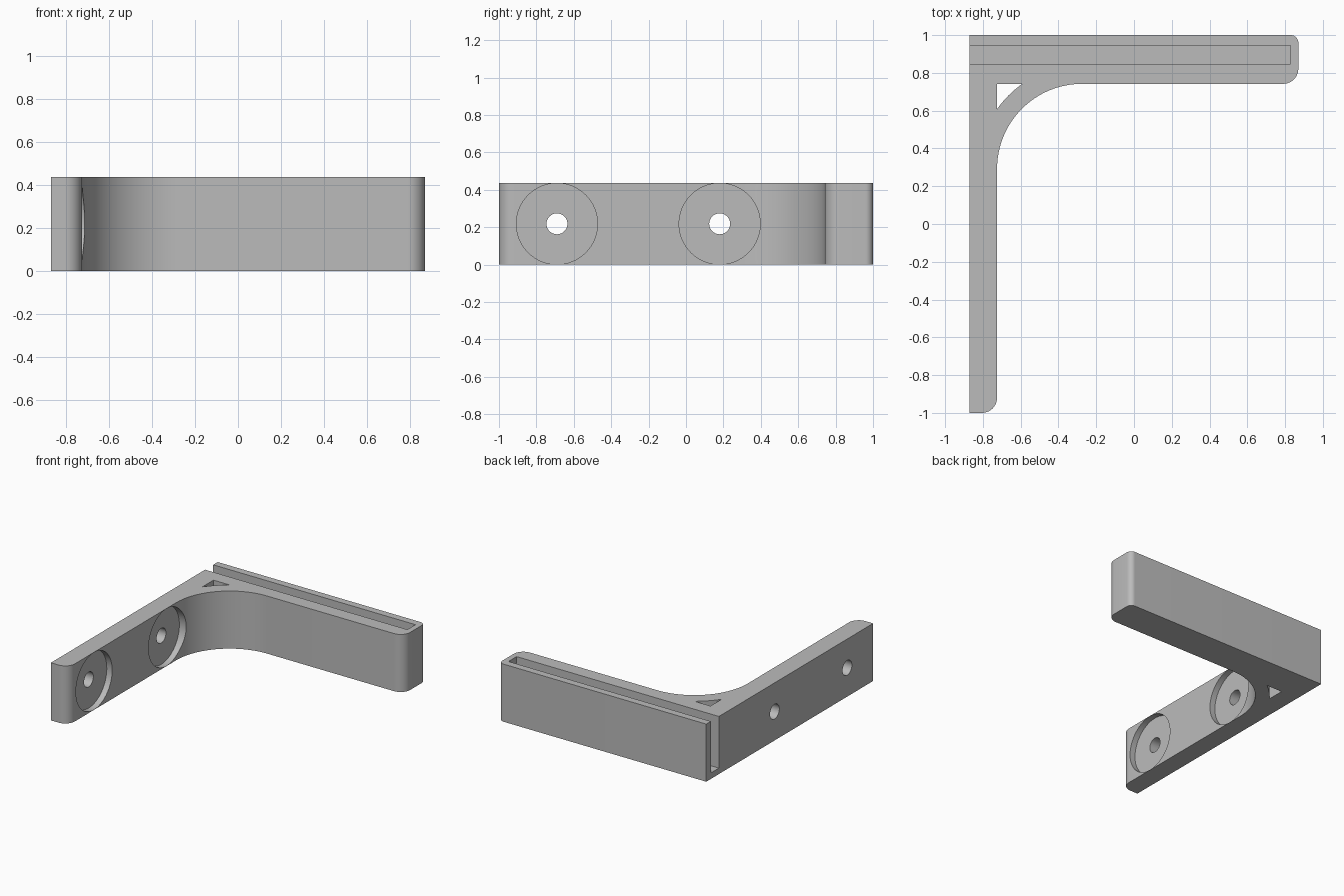
import bpy, bmesh, math
from mathutils import Matrix

cube = bpy.data.objects.get("Cube")
if cube:
    bpy.data.objects.remove(cube, do_unlink=True)

HEIGHT = 0.437
LEFT, RIGHT, FRONT, BACK = -0.87, 0.87, -1.0, 1.0
INNER_X, INNER_Y = -0.725, 0.742    # inside faces of the two arms
FILLET = 0.45                       # inside corner radius
CX, CY = INNER_X + FILLET, INNER_Y - FILLET

grey = bpy.data.materials.new("plain grey")
grey.use_nodes = True
COLOUR = (0.5, 0.5, 0.5, 1)
grey.diffuse_color = COLOUR
grey.node_tree.nodes["Principled BSDF"].inputs["Base Color"].default_value = COLOUR


def arc(cx, cy, r, start, end, steps=10):
    """Points on an arc, angles in degrees."""
    angles = [math.radians(start + (end - start) * i / steps) for i in range(steps + 1)]
    return [(cx + r * math.cos(a), cy + r * math.sin(a)) for a in angles]


def finish(name, bm):
    bmesh.ops.recalc_face_normals(bm, faces=bm.faces)
    mesh = bpy.data.meshes.new(name)
    bm.to_mesh(mesh)
    bm.free()
    mesh.materials.append(grey)
    obj = bpy.data.objects.new(name, mesh)
    bpy.context.collection.objects.link(obj)
    return obj


def prism(name, outline, z0, z1):
    bm = bmesh.new()
    face = bm.faces.new([bm.verts.new((x, y, z0)) for x, y in outline])
    top = bmesh.ops.extrude_face_region(bm, geom=[face])["geom"]
    bmesh.ops.translate(bm, vec=(0, 0, z1 - z0),
                        verts=[v for v in top if isinstance(v, bmesh.types.BMVert)])
    return finish(name, bm)


def cylinder_x(name, y, r, x0, x1, sides):
    bm = bmesh.new()
    place = Matrix.Translation(((x0 + x1) / 2, y, HEIGHT / 2)) @ Matrix.Rotation(math.pi / 2, 4, 'Y')
    bmesh.ops.create_cone(bm, cap_ends=True, segments=sides, radius1=r, radius2=r,
                          depth=x1 - x0, matrix=place)
    return finish(name, bm)


# L-shaped body with rounded arm ends and a large inside fillet
END, TIP = 0.08, 0.04
outline = [(LEFT, BACK), (LEFT, FRONT)]
outline += arc(INNER_X - END, FRONT + END, END, -90, 0)
outline += arc(CX, CY, FILLET, 180, 90, 32)
outline += arc(RIGHT - END, INNER_Y + END, END, -90, 0)
outline += arc(RIGHT - TIP, BACK - TIP, TIP, 0, 90)
bracket = prism("bracket", outline, 0, HEIGHT)

# Long slot, open at the top and the left end
cutters = [prism("slot_cutter", [(LEFT - 0.1, 0.848), (0.828, 0.848),
                                 (0.828, 0.945), (LEFT - 0.1, 0.945)], 0.045, HEIGHT + 0.1)]

# Corner window, its long side following the fillet
RIB = FILLET + 0.1
reach = math.degrees(math.acos(FILLET / RIB))
window = [(INNER_X, INNER_Y)] + arc(CX, CY, RIB, 180 - reach, 90 + reach)
cutters.append(prism("window_cutter", window, -0.1, HEIGHT + 0.1))

# Screw holes with wide counterbores
for i, y in enumerate((-0.69, 0.18)):
    cutters.append(cylinder_x(f"screw_hole_cutter_{i}", y, 0.056, LEFT - 0.1, -0.6, 32))
    cutters.append(cylinder_x(f"counterbore_cutter_{i}", y, 0.217, INNER_X - 0.045, -0.5, 64))

for cutter in cutters:
    cutter.hide_render = True
    cutter.hide_set(True)
    mod = bracket.modifiers.new(cutter.name, 'BOOLEAN')
    mod.operation = 'DIFFERENCE'
    mod.solver = 'EXACT'
    mod.object = cutter

# Apply the cuts, then remove the helpers
bpy.ops.object.select_all(action='DESELECT')
bracket.select_set(True)
bpy.context.view_layer.objects.active = bracket
for mod in list(bracket.modifiers):
    bpy.ops.object.modifier_apply(modifier=mod.name)
for cutter in cutters:
    bpy.data.objects.remove(cutter, do_unlink=True)
bpy.ops.object.shade_smooth_by_angle(angle=math.radians(30))
